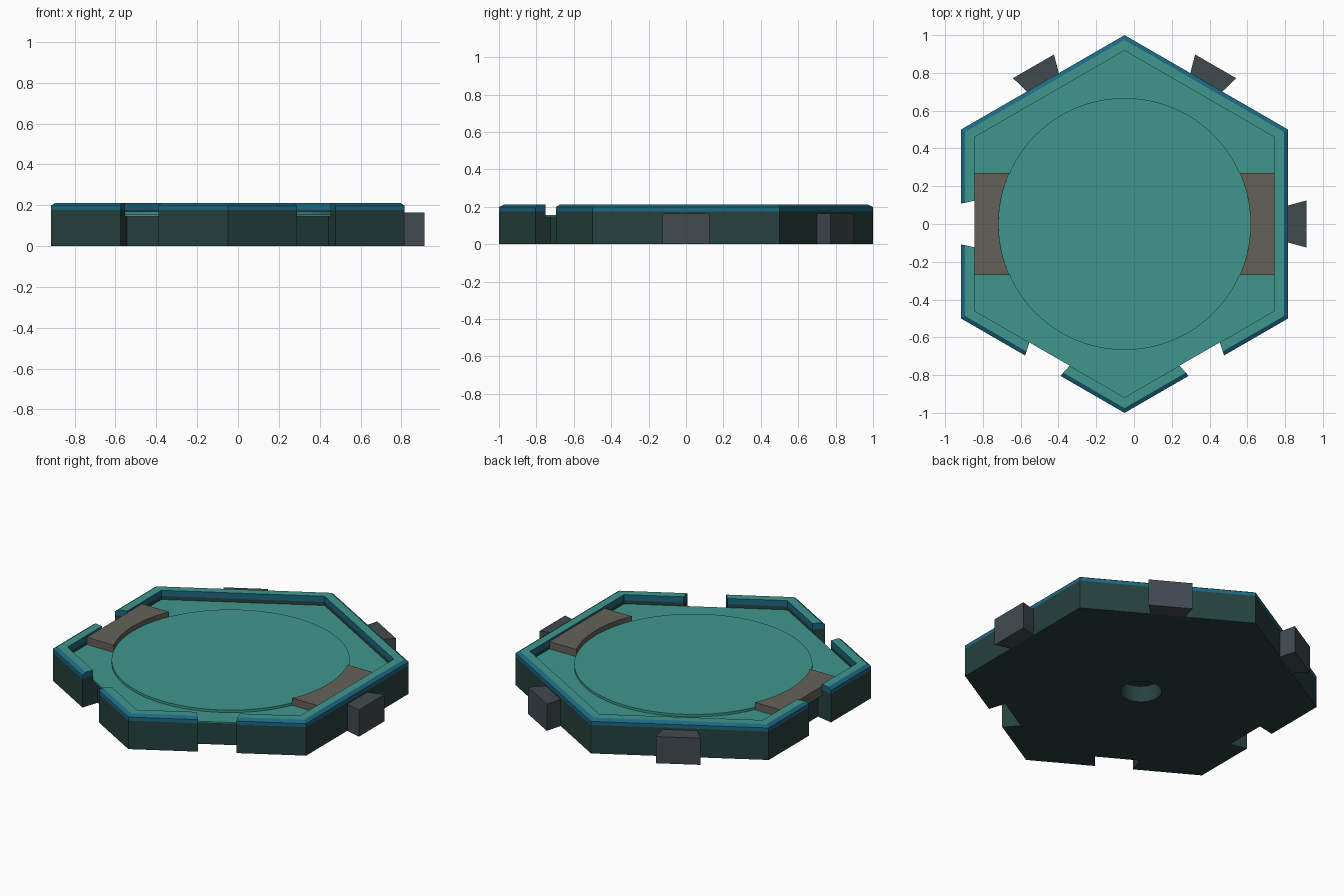
import bpy, bmesh, math
from mathutils import Matrix, Vector

if "Cube" in bpy.data.objects:
    bpy.data.objects.remove(bpy.data.objects["Cube"], do_unlink=True)

CX = -0.05                 # centre of the hexagon
APO = 0.866                # centre to flat side
IN_APO = 0.795             # inside face of the rim
FLOOR, TOP = 0.155, 0.212
DISC_R = 0.667


def material(name, rgb):
    mat = bpy.data.materials.new(name)
    mat.use_nodes = True
    lin = [(c / 255 / 12.92 if c < 11 else ((c / 255 + 0.055) / 1.055) ** 2.4) for c in rgb]
    mat.diffuse_color = (*lin, 1)
    bsdf = next(n for n in mat.node_tree.nodes if n.type == 'BSDF_PRINCIPLED')
    bsdf.inputs["Base Color"].default_value = (*lin, 1)
    bsdf.inputs["Roughness"].default_value = 0.8
    return mat


dark_teal = material("dark teal", (37, 65, 63))
teal = material("teal", (63, 150, 141))
blue = material("sea blue", (28, 104, 130))
slate = material("slate grey", (64, 74, 79))
brown = material("warm grey", (101, 96, 88))


def finish(name, bm, mats):
    bmesh.ops.recalc_face_normals(bm, faces=bm.faces)
    mesh = bpy.data.meshes.new(name)
    bm.to_mesh(mesh)
    bm.free()
    for m in mats:
        mesh.materials.append(m)
    obj = bpy.data.objects.new(name, mesh)
    bpy.context.collection.objects.link(obj)
    return obj


def add_prism(bm, pts, z0, z1, angle=0.0):
    """Extrude a flat outline, turned about the hexagon centre."""
    rot = Matrix.Rotation(angle, 4, 'Z')
    place = Matrix.Translation((CX, 0, 0)) @ rot
    low = [bm.verts.new(place @ Vector((x, y, z0))) for x, y in pts]
    high = [bm.verts.new(place @ Vector((x, y, z1))) for x, y in pts]
    bm.faces.new(low)
    bm.faces.new(high)
    n = len(pts)
    for i in range(n):
        j = (i + 1) % n
        bm.faces.new((low[i], low[j], high[j], high[i]))


def prism(name, pts, z0, z1, mats, angle=0.0):
    bm = bmesh.new()
    add_prism(bm, pts, z0, z1, angle)
    return finish(name, bm, mats)


def polygon(r, n, start=0.0):
    return [(r * math.cos(start + math.tau * i / n), r * math.sin(start + math.tau * i / n))
            for i in range(n)]


def hexagon(apothem):
    return polygon(apothem / math.cos(math.pi / 6), 6, math.pi / 6)


def hex_ring(name, profile, mats):
    """Sweep a closed (apothem, z) profile round the hexagon."""
    bm = bmesh.new()
    loops = [[bm.verts.new((x + CX, y, z)) for x, y in hexagon(a)] for a, z in profile]
    for k, a in enumerate(loops):
        b = loops[(k + 1) % len(loops)]
        for i in range(6):
            j = (i + 1) % 6
            bm.faces.new((a[i], a[j], b[j], b[i]))
    return finish(name, bm, mats)


def cut(obj, cutter):
    mod = obj.modifiers.new("cut", 'BOOLEAN')
    mod.operation = 'DIFFERENCE'
    mod.solver = 'EXACT'
    mod.object = cutter
    bpy.context.view_layer.objects.active = obj
    bpy.ops.object.modifier_apply(modifier=mod.name)


# Body and rim
base = prism("base", hexagon(APO), 0, 0.145, [dark_teal])
rim_wall = hex_ring("rim_wall", [(APO, 0.145), (APO, 0.176), (IN_APO, 0.176), (IN_APO, 0.145)],
                    [dark_teal])
rim_trim = hex_ring("rim_trim", [(APO, 0.176), (APO, 0.198), (APO - 0.022, TOP),
                                 (IN_APO, TOP), (IN_APO, 0.176)], [blue, teal])

# Dovetail sockets on three sides, and a round recess underneath
bm = bmesh.new()
for deg in (180, 240, 300):
    add_prism(bm, [(0.762, -0.13), (APO, -0.108), (0.95, -0.108),
                   (0.95, 0.108), (APO, 0.108), (0.762, 0.13)], -0.5, 0.5, math.radians(deg))
sockets = finish("socket_cutter", bm, [])
recess = prism("recess_cutter", polygon(0.115, 48), -0.5, 0.1, [])
for part in (base, rim_wall, rim_trim):
    cut(part, sockets)
cut(base, recess)
for helper in (sockets, recess):
    bpy.data.objects.remove(helper, do_unlink=True)

# Flat top of the rim takes the lighter colour
for face in rim_trim.data.polygons:
    face.material_index = 1 if face.normal.z > 0.95 else 0

# Floor plate and raised disc
prism("floor_plate", hexagon(IN_APO), 0.145, FLOOR, [teal])
disc = prism("raised_disc", polygon(DISC_R, 96), FLOOR, 0.17, [teal])

# Side blocks hugging the disc
half = 0.27
sweep = math.asin(half / DISC_R)
arc = [(DISC_R * math.cos(t), DISC_R * math.sin(t))
       for t in (sweep * (1 - i / 12) for i in range(25))]
for side, angle in (("left", 0), ("right", math.pi)):
    prism(side + "_block", [(IN_APO, -half), (IN_APO, half)] + arc, FLOOR, 0.2, [brown], angle)

# Dovetail tabs on the opposite three sides
for i in range(3):
    prism("tab_%d" % (i + 1), [(APO, -0.098), (APO + 0.098, -0.125),
                               (APO + 0.098, 0.125), (APO, 0.098)],
          0, 0.165, [slate], math.radians(60 * i))

# Smooth the round edge of the disc
bpy.ops.object.select_all(action='DESELECT')
disc.select_set(True)
bpy.context.view_layer.objects.active = disc
bpy.ops.object.shade_smooth_by_angle(angle=math.radians(30))
